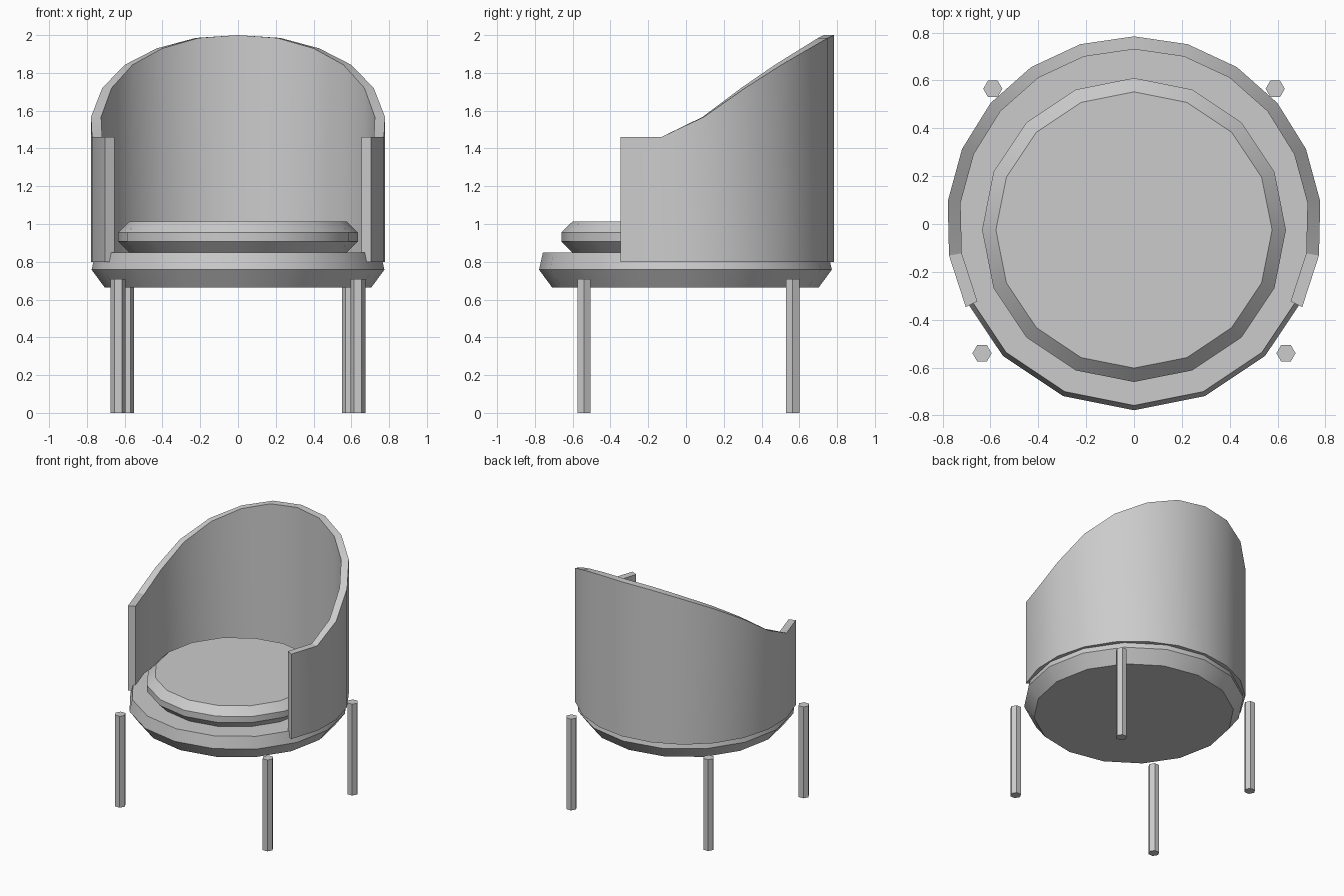
import bpy, bmesh, math

if "Cube" in bpy.data.objects:
    bpy.data.objects.remove(bpy.data.objects["Cube"])

grey = bpy.data.materials.new("plain grey")
grey.diffuse_color = (0.6, 0.6, 0.6, 1)
grey.use_nodes = True
grey.node_tree.nodes["Principled BSDF"].inputs["Base Color"].default_value = grey.diffuse_color


def finish(name, bm):
    bmesh.ops.recalc_face_normals(bm, faces=bm.faces)
    me = bpy.data.meshes.new(name)
    bm.to_mesh(me)
    bm.free()
    me.materials.append(grey)
    ob = bpy.data.objects.new(name, me)
    bpy.context.collection.objects.link(ob)
    bpy.ops.object.select_all(action='DESELECT')
    ob.select_set(True)
    bpy.context.view_layer.objects.active = ob
    bpy.ops.object.shade_smooth_by_angle(angle=math.radians(26))
    return ob


def lathe(name, profile, sides, x=0, y=0):
    """Closed turned solid from (radius, z) pairs, bottom to top."""
    bm = bmesh.new()
    rings = []
    for r, z in profile:
        rings.append([bm.verts.new((x + r * math.cos(2 * math.pi * i / sides),
                                    y + r * math.sin(2 * math.pi * i / sides), z))
                      for i in range(sides)])
    for a, b in zip(rings, rings[1:]):
        for i in range(sides):
            j = (i + 1) % sides
            bm.faces.new((a[i], a[j], b[j], b[i]))
    bm.faces.new(rings[0][::-1])
    bm.faces.new(rings[-1])
    return finish(name, bm)


# Round base and seat cushion
lathe("seat_base", [(0.705, 0.663), (0.775, 0.758), (0.755, 0.848)], 16, y=-0.003)
lathe("seat_cushion", [(0.575, 0.848), (0.635, 0.908), (0.635, 0.955), (0.577, 1.012)],
      16, y=-0.025)

# Four hexagonal legs
for side, s in (("left", -1), ("right", 1)):
    lathe("front_leg_" + side, [(0.04, 0), (0.04, 0.71)], 6, s * 0.635, -0.54)
    lathe("back_leg_" + side, [(0.04, 0), (0.04, 0.71)], 6, s * 0.59, 0.565)

# Curved backrest shell, its rim sloping down to the arms
rim = [2.0, 1.985, 1.93, 1.843, 1.72, 1.567, 1.46, 1.46]
bm = bmesh.new()
sections = []
for k in range(-7, 8):
    a = math.radians(16.61 * k)
    top = rim[abs(k)]
    sections.append([bm.verts.new((r * math.sin(a), r * math.cos(a), z))
                     for r, z in ((0.784, 0.80), (0.784, top), (0.73, top), (0.73, 0.80))])
for a, b in zip(sections, sections[1:]):
    for i in range(4):
        j = (i + 1) % 4
        bm.faces.new((a[i], a[j], b[j], b[i]))
bm.faces.new(sections[0])
bm.faces.new(sections[-1][::-1])
finish("backrest", bm)
